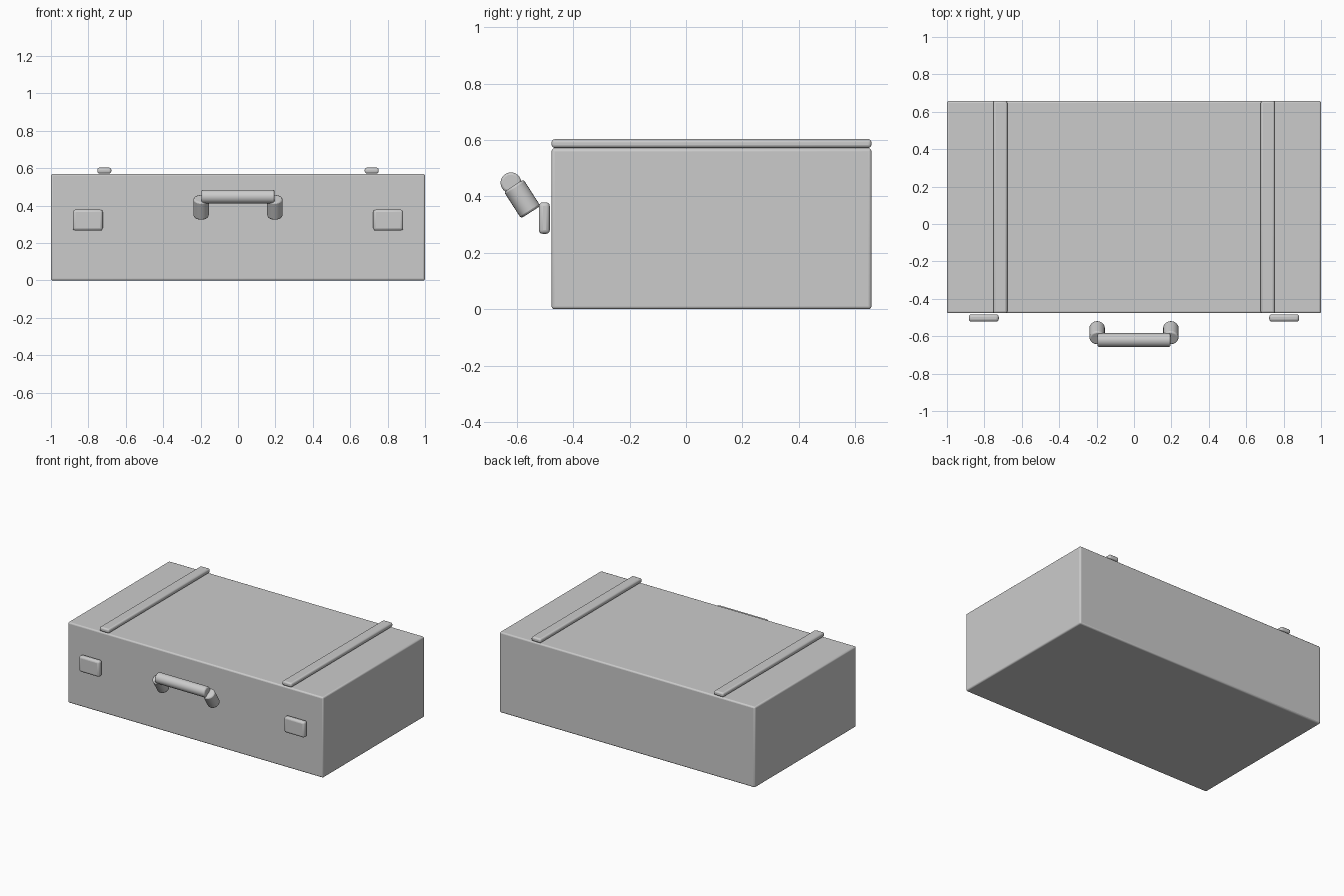
import bpy, math

if "Cube" in bpy.data.objects:
    bpy.data.objects.remove(bpy.data.objects["Cube"])


def finish(ob, name, bevel, segments=3):
    # rounded edges with smooth shading
    ob.name = name
    m = ob.modifiers.new("Bevel", 'BEVEL')
    m.width, m.segments = bevel, segments
    m.limit_method, m.angle_limit = 'ANGLE', math.radians(40)
    bpy.ops.object.shade_smooth_by_angle(angle=math.radians(35))
    return ob


def box(name, lo, hi, bevel):
    bpy.ops.mesh.primitive_cube_add(size=1, location=[(a + b) / 2 for a, b in zip(lo, hi)])
    ob = bpy.context.object
    ob.scale = [b - a for a, b in zip(lo, hi)]
    bpy.ops.object.transform_apply(location=False, rotation=False, scale=True)
    return finish(ob, name, bevel)


def rod(name, loc, rot, radius, length, bevel):
    bpy.ops.mesh.primitive_cylinder_add(vertices=24, radius=radius, depth=length,
                                        location=loc, rotation=rot)
    return finish(bpy.context.object, name, bevel, 2)


FRONT, BACK, TOP = -0.477, 0.658, 0.57

# Case body
box("case_body", (-1, FRONT, 0), (1, BACK, TOP), 0.01)

for side, s in (("left", -1), ("right", 1)):
    # Strap across the lid
    x = s * 0.715
    box("strap_" + side, (x - 0.0375, FRONT, 0.572), (x + 0.0375, BACK, 0.603), 0.011)
    # Front latch
    x = s * 0.803
    box("latch_" + side, (x - 0.08, -0.522, 0.267), (x + 0.08, -0.483, 0.379), 0.014)
    # Handle arm leaning forward
    rod("handle_arm_" + side, (s * 0.197, -0.581, 0.391), (0.57, 0, 0), 0.041, 0.112, 0.008)

# Handle grip
rod("handle_grip", (0, -0.621, 0.448), (0, math.pi / 2, 0), 0.037, 0.39, 0.008)
